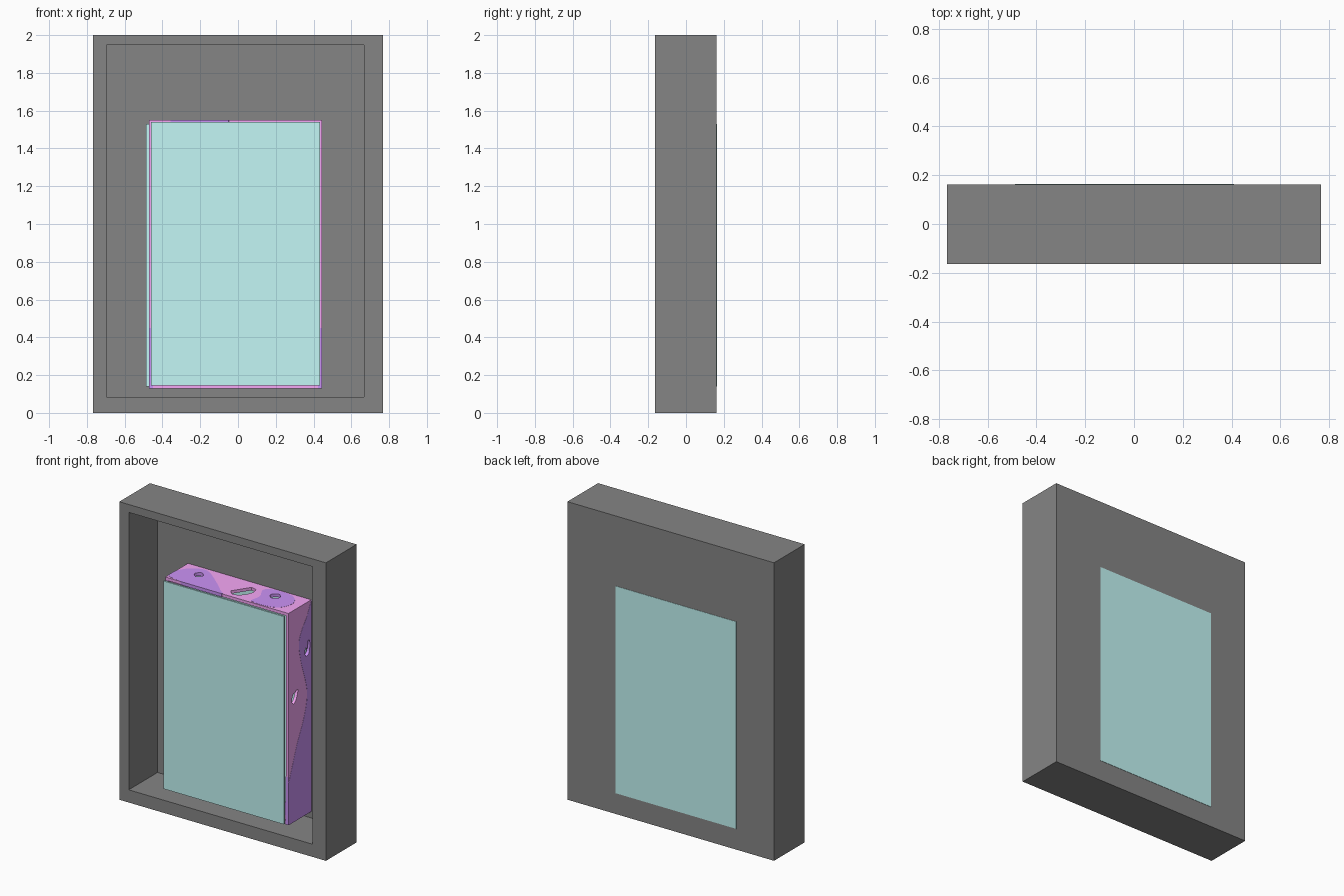
import bpy, bmesh
from mathutils import Vector

if "Cube" in bpy.data.objects:
    bpy.data.objects.remove(bpy.data.objects["Cube"])


def material(name, rgb):
    m = bpy.data.materials.new(name)
    m.diffuse_color = (*rgb, 1)
    m.use_nodes = True
    m.node_tree.nodes["Principled BSDF"].inputs["Base Color"].default_value = m.diffuse_color
    return m


GREY = material("dark_grey", (0.235, 0.235, 0.235))
CYAN = material("pale_cyan", (0.55, 0.93, 0.92))
PINK = material("pink", (0.92, 0.39, 0.92))
PURPLE = material("purple", (0.60, 0.29, 0.92))


def add_object(name, bm, mat=None):
    bmesh.ops.recalc_face_normals(bm, faces=bm.faces)
    mesh = bpy.data.meshes.new(name)
    bm.to_mesh(mesh)
    bm.free()
    ob = bpy.data.objects.new(name, mesh)
    bpy.context.collection.objects.link(ob)
    if mat:
        mesh.materials.append(mat)
    return ob


def box(name, x, y, z, mat=None):
    bm = bmesh.new()
    bmesh.ops.create_cube(bm, size=1)
    for v in bm.verts:
        v.co = [(r[0] + r[1]) / 2 + c * (r[1] - r[0]) for r, c in zip((x, y, z), v.co)]
    return add_object(name, bm, mat)


def rounded(points, steps=5):
    """Closed Catmull-Rom outline through a few points."""
    pts = [Vector(p) for p in points]
    n, out = len(pts), []
    for i in range(n):
        a, b, c, d = (pts[(i + k) % n] for k in (-1, 0, 1, 2))
        for s in range(steps):
            t = s / steps
            out.append(0.5 * (2 * b + (c - a) * t + (2 * a - 5 * b + 4 * c - d) * t * t
                              + (3 * b - a - 3 * c + d) * t ** 3))
    return out


def prism(name, outline, axis, lo, hi, mat=None):
    """Extrude an (x, y) outline along z, or a (y, z) outline along x."""
    bm = bmesh.new()
    place = (lambda p: (lo, p[0], p[1])) if axis == "x" else (lambda p: (p[0], p[1], lo))
    face = bm.faces.new([bm.verts.new(place(p)) for p in outline])
    ext = bmesh.ops.extrude_face_region(bm, geom=[face])["geom"]
    shift = Vector((hi - lo, 0, 0)) if axis == "x" else Vector((0, 0, hi - lo))
    bmesh.ops.translate(bm, vec=shift, verts=[v for v in ext if isinstance(v, bmesh.types.BMVert)])
    # make sure the starting cap exists so that the prism is closed
    rim = [e for e in bm.edges if e.is_boundary]
    if rim:
        bmesh.ops.holes_fill(bm, edges=rim)
    return add_object(name, bm, mat)


def cut(ob, other, helper=True):
    m = ob.modifiers.new("cut", "BOOLEAN")
    m.object, m.operation, m.solver = other, "DIFFERENCE", "EXACT"
    if helper:
        other.hide_render = True
        other.hide_set(True)
        other.display_type = "WIRE"


def ellipse(cx, cy, rx, ry):
    return rounded([(cx - rx, cy), (cx, cy - ry), (cx + rx, cy), (cx, cy + ry)])


# Grey outer tray, open at the front
tray = box("outer_tray", (-.767, .767), (-.163, .162), (0, 2), GREY)
cut(tray, box("tray_cutter", (-.697, .667), (-.3, .142), (.085, 1.947)))

# Cyan panels front and back
box("front_panel", (-.46, .435), (-.135, -.123), (.145, 1.54), CYAN)
box("back_panel", (-.487, .41), (.125, .164), (.14, 1.53), CYAN)

# Pink hollow case
X0, X1, Y0, Y1, Z0, Z1 = -.47, .445, -.10, .141, .13, 1.55
T, E = .02, .001
case = box("case", (X0, X1), (Y0, Y1), (Z0, Z1), PINK)
cut(case, box("case_cutter", (X0 + T, X1 - T), (-.3, .3), (Z0 + T, Z1 - T)))

# Purple camouflage patches, let into the case walls
top_left = [(X0 - E, -.07), (X0 - E, -.003), (-.418, .085), (-.316, .121), (-.2, .04),
            (-.09, -.06), (-.05, Y0 - E), (-.2, Y0 - E), (-.35, Y0 - E)]
top_right = [(.16, -.085), (.154, -.05), (.16, .005), (.125, .09), (.177, .13),
             (.32, .12), (.385, .037), (.353, -.06), (.26, -.092)]
side_edge = [(Y1 + E, 1.48), (.087, 1.445), (.012, 1.325), (.03, 1.18), (.095, .96),
             (.066, .80), (-.01, .64), (Y0 - E, .45)]
side = rounded(side_edge)[:36] + [Vector((Y0 - E, Z0 - E)), Vector((Y1 + E, Z0 - E))]
for p in side:
    p.x = min(max(p.x, Y0 - E), Y1 + E)
left_blob = rounded(top_left)
for p in left_blob:
    p.x, p.y = max(p.x, X0 - E), max(p.y, Y0 - E)
patches = {
    "top": [prism("top_patch_left", left_blob, "z", Z1 - T - E, Z1 + E, PURPLE),
            prism("top_patch_right", rounded(top_right), "z", Z1 - T - E, Z1 + E, PURPLE)],
    "right": [prism("right_patch", side, "x", X1 - T - E, X1 + E, PURPLE)],
    "left": [prism("left_patch", side, "x", X0 - E, X0 + T + E, PURPLE)],
    "bottom": [prism("bottom_patch", rounded(top_right), "z", Z0 - E, Z0 + T + E, PURPLE)],
}

# Small irregular holes through the top and side walls
top_holes = [
    ellipse(-.322, .044, .031, .031),
    [(-.03, -.035), (.045, .08), (.085, .07), (.097, .03), (.075, -.025), (.04, -.06), (0, -.065)],
    ellipse(.236, .058, .036, .036),
]
side_holes = [
    rounded([(.075, 1.21), (.09, 1.19), (.12, 1.21), (.123, 1.28), (.105, 1.285), (.10, 1.24), (.08, 1.25)]),
    rounded([(-.065, .95), (-.045, .92), (-.015, .95), (0, 1.0), (-.02, 1.0), (-.05, .985)]),
]
holes = [("top", prism("top_hole_cutter", h, "z", Z1 - .04, Z1 + .04)) for h in top_holes]
for h in side_holes:
    holes += [(s, prism(s + "_hole_cutter", h, "x", x - .04, x + .04))
              for s, x in (("left", X0), ("right", X1))]
for group in patches.values():
    for patch in group:
        cut(case, patch, helper=False)
for wall, hole in holes:
    cut(case, hole)
    for patch in patches[wall]:
        cut(patch, hole)
